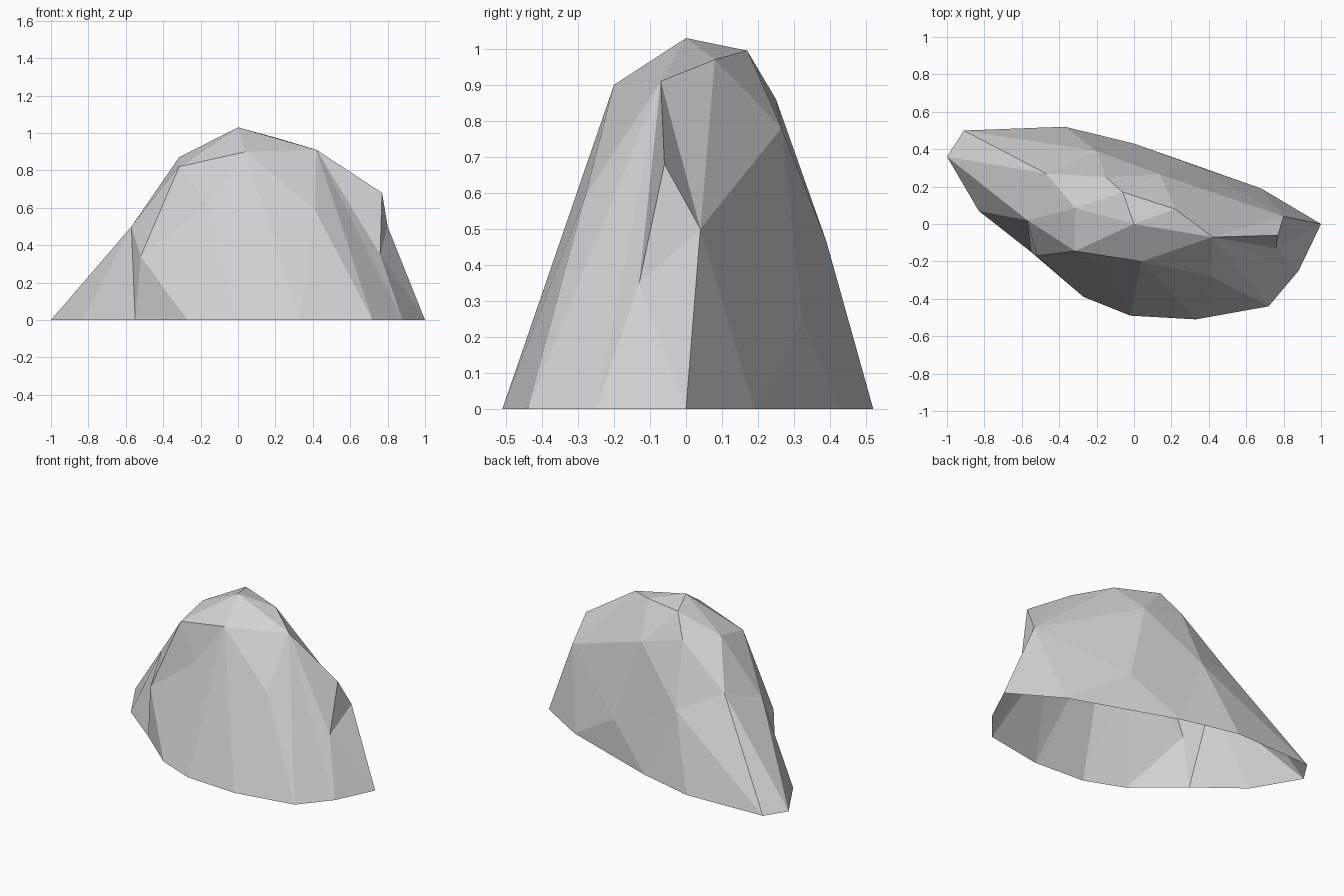
import bpy, bmesh

if "Cube" in bpy.data.objects:
    bpy.data.objects.remove(bpy.data.objects["Cube"])

# Stone colour
stone = bpy.data.materials.new("stone_grey")
stone.diffuse_color = (0.65, 0.65, 0.65, 1)
stone.use_nodes = True
stone.node_tree.nodes["Principled BSDF"].inputs["Base Color"].default_value = stone.diffuse_color

bm = bmesh.new()


def point(x, y, z=0):
    return bm.verts.new((x, y, z))


def strip(outer, inner, steps):
    """Stitch two closed rings: 'o' steps along the outer one, 'i' along the inner one."""
    a = b = 0
    for s in steps:
        o, i = outer[a % len(outer)], inner[b % len(inner)]
        if s == "o":
            a += 1
            bm.faces.new((o, outer[a % len(outer)], i))
        else:
            b += 1
            bm.faces.new((o, inner[b % len(inner)], i))


# Footprint on the ground, counter-clockwise from the right tip
foot = [point(*p) for p in (
    (1, 0), (.68, .19), (0, .43), (-.37, .52), (-.91, .50), (-1, .36), (-.83, .07),
    (-.55, -.15), (-.27, -.39), (-.02, -.49), (.33, -.51), (.72, -.44), (.88, -.25))]

# Corners of the flanks
right_notch = point(.80, .04, .50)
back_right = point(.296, .324, .245)
back_mid = point(-.20, .39, .465)
back_left = point(-.47, .27, .60)
left = point(-.57, .02, .50)
left_notch = point(-.52, -.17, .34)
front_left = point(-.16, -.22, .62)
front_top = point(.04, -.20, .90)
front_right = point(.41, -.28, .59)
shoulder = point(.42, -.07, .91)
overhang_low = point(.76, -.13, .35)
overhang_top = point(.77, -.06, .68)

# Corners around the crown
crown_back = point(.14, .265, .78)
crown_back_left = point(-.15, .25, .86)
crown_left = point(-.315, .085, .87)
crown_front = point(-.315, -.145, .82)
peak = point(0, 0, 1.03)
crown_right = point(.22, .08, .97)
back_peak = point(-.06, .17, .995)

# Lower flanks
flank = [right_notch, back_right, back_mid, back_left, left, left_notch,
         front_left, front_top, front_right, shoulder, overhang_low]
strip(foot, flank, "oioiooioiooi" + "oi" * 6)

# Upper flanks
upper = [v for v in flank if v not in (front_right, overhang_low)]
crown = [crown_back, crown_back_left, crown_left, crown_front, peak, crown_right]
strip(upper, crown, "ooioioioooioioi")

# Front facet and right overhang
bm.faces.new((front_right, shoulder, front_top))
for a, b in ((overhang_low, shoulder), (right_notch, overhang_low), (shoulder, right_notch)):
    bm.faces.new((a, overhang_top, b))

# Crown cap
bm.faces.new((crown_left, crown_front, peak))
rim = [v for v in crown if v is not crown_front]
for a, b in zip(rim, rim[1:] + rim[:1]):
    bm.faces.new((a, b, back_peak))

bmesh.ops.recalc_face_normals(bm, faces=bm.faces[:])
# Keep the open shell facing outwards
top_face = max(bm.faces, key=lambda f: f.calc_center_median().z)
if top_face.normal.z < 0:
    bmesh.ops.reverse_faces(bm, faces=bm.faces[:])

mesh = bpy.data.meshes.new("boulder")
bm.to_mesh(mesh)
bm.free()
mesh.materials.append(stone)
boulder = bpy.data.objects.new("boulder", mesh)
bpy.context.collection.objects.link(boulder)
